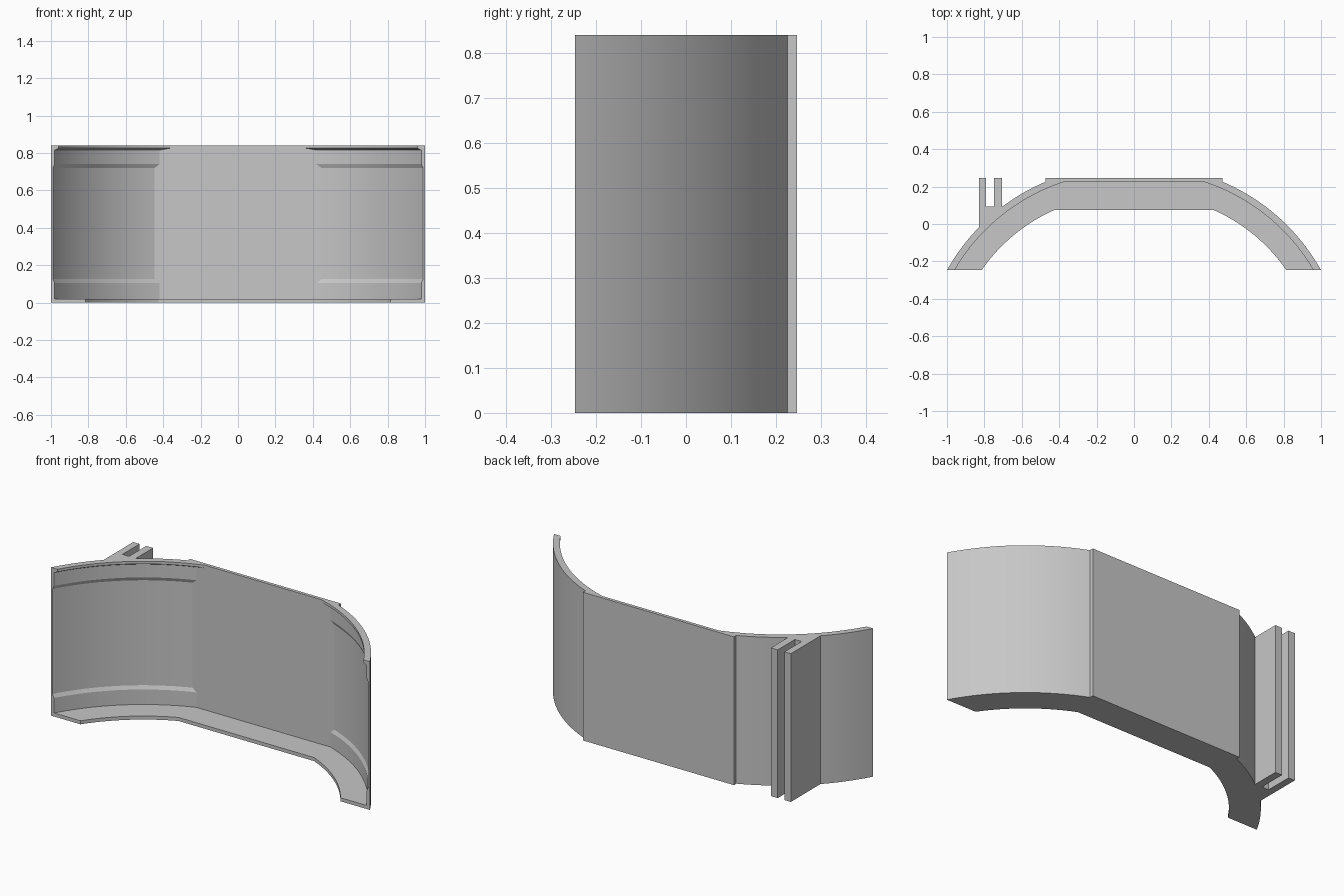
import bpy
import bmesh
from math import asin, acos, cos, sin

if "Cube" in bpy.data.objects:
    bpy.data.objects.remove(bpy.data.objects["Cube"], do_unlink=True)

HEIGHT = 0.84
END_Y = -0.247          # flat ends of the curved wings
BACK_Y = 0.247          # raised flat back panel
PANEL_X = 0.473
CX, CY = 0.05, -0.776   # arc centre of the +x wing
R_OUT = 1.0873
STEPS = 24

grey = bpy.data.materials.new("plain grey")
grey.use_nodes = True
colour = (0.57, 0.57, 0.57, 1)
grey.diffuse_color = colour
grey.node_tree.nodes["Principled BSDF"].inputs["Base Color"].default_value = colour


def arc(radius, a0, a1, steps=STEPS):
    """Points on the +x wing arc between two angles."""
    angles = [a0 + (a1 - a0) * i / steps for i in range(steps + 1)]
    return [(CX + radius * cos(a), CY + radius * sin(a)) for a in angles]


def mirrored(points):
    return [(-x, y) for x, y in reversed(points)]


def end_angle(radius):
    return asin((END_Y - CY) / radius)


def section(inner_radius, inner_flat):
    """Closed plan outline with a given inner arc and inner flat."""
    outer = arc(R_OUT, end_angle(R_OUT), acos((PANEL_X - CX) / R_OUT))
    outer.append((PANEL_X, BACK_Y))
    inner = arc(inner_radius, end_angle(inner_radius),
                asin((inner_flat - CY) / inner_radius))
    return outer + mirrored(outer) + inner_side(inner)


def inner_side(inner):
    return [(-x, y) for x, y in inner] + list(reversed(inner))


def loft(name, levels):
    """Join plan outlines stacked at rising heights into a solid."""
    bm = bmesh.new()
    rings = [[bm.verts.new((x, y, z)) for x, y in pts] for z, pts in levels]
    for low, high in zip(rings, rings[1:]):
        for i in range(len(low)):
            j = (i + 1) % len(low)
            bm.faces.new((low[i], low[j], high[j], high[i]))
    bm.faces.new(list(reversed(rings[0])))
    bm.faces.new(rings[-1])
    bmesh.ops.remove_doubles(bm, verts=bm.verts, dist=0.00005)
    bmesh.ops.recalc_face_normals(bm, faces=bm.faces)
    mesh = bpy.data.meshes.new(name)
    bm.to_mesh(mesh)
    bm.free()
    mesh.materials.append(grey)
    obj = bpy.data.objects.new(name, mesh)
    bpy.context.collection.objects.link(obj)
    return obj


# Curved shell: bottom ledge, thick rims, thin middle and top lip
ledge = section(0.93, 0.075)
rim = section(1.07, 0.228)
middle = section(1.079, 0.228)
lip = section(1.052, 0.228)
shell = loft("curved_shell", [
    (0, ledge), (0.02, ledge), (0.02, rim), (0.105, rim),
    (0.125, middle), (0.72, middle), (0.74, rim),
    (0.815, rim), (0.825, lip), (HEIGHT, lip)])

# Slotted rail on the back: two fins joined by a web
left, right = -0.83, -0.705
seat_r = R_OUT - 0.004
seat = arc(seat_r, acos((-right - CX) / seat_r), acos((-left - CX) / seat_r), 6)
rail_plan = [(-x, y) for x, y in seat] + [
    (left, BACK_Y), (-0.79, BACK_Y), (-0.79, 0.093),
    (-0.748, 0.093), (-0.748, BACK_Y), (right, BACK_Y)]
loft("slotted_rail", [(0, rail_plan), (HEIGHT, rail_plan)])

# Smooth the curved walls, keeping corners sharp
bpy.ops.object.select_all(action="DESELECT")
shell.select_set(True)
bpy.context.view_layer.objects.active = shell
bpy.ops.object.shade_smooth_by_angle(angle=0.2)
